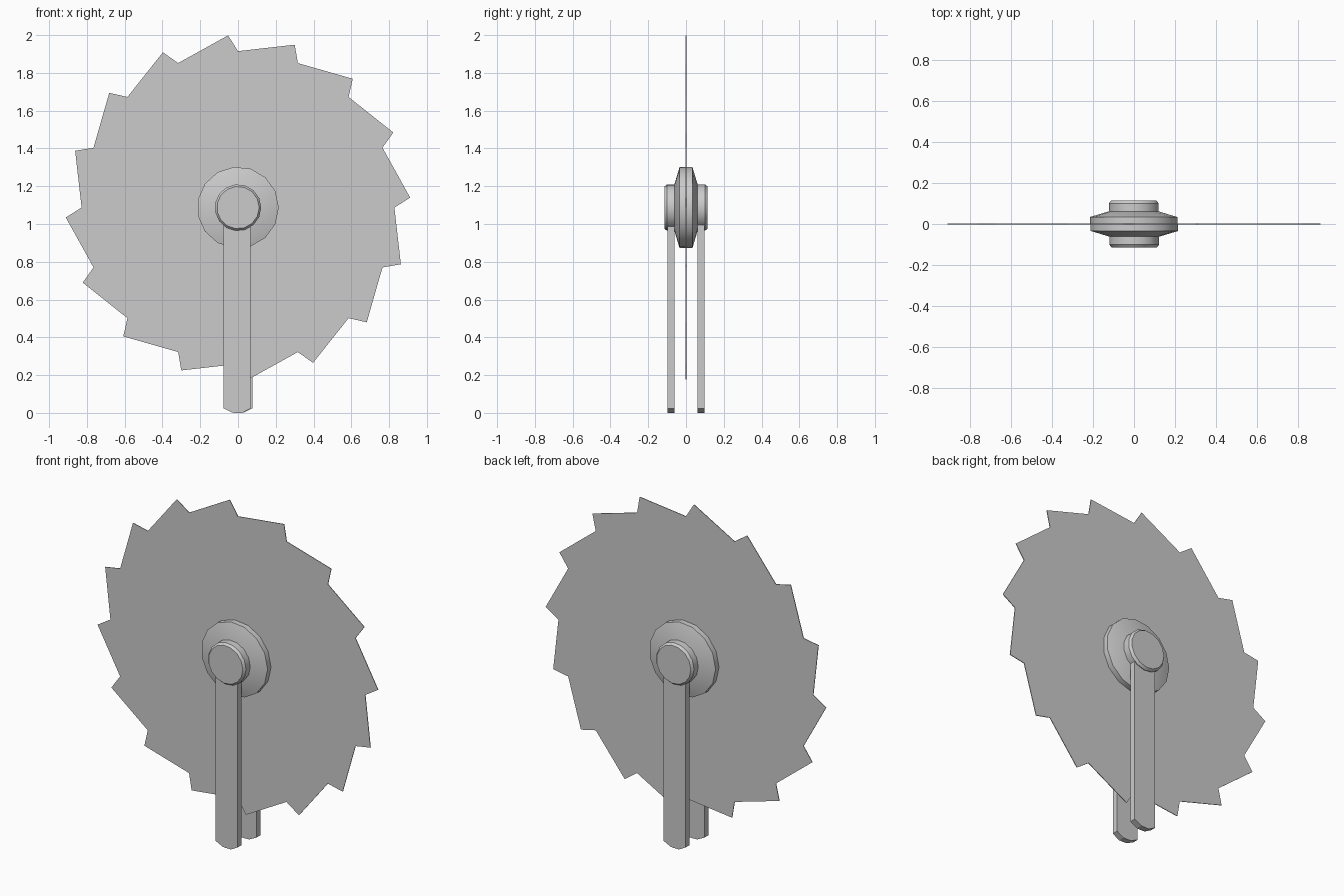
import bpy, bmesh
from math import sin, cos, pi, radians

if "Cube" in bpy.data.objects:
    bpy.data.objects.remove(bpy.data.objects["Cube"])

CZ = 1.087      # axle height


def finish(bm, name, smooth=False):
    bmesh.ops.recalc_face_normals(bm, faces=bm.faces)
    me = bpy.data.meshes.new(name)
    bm.to_mesh(me)
    bm.free()
    ob = bpy.data.objects.new(name, me)
    bpy.context.collection.objects.link(ob)
    if smooth:
        bpy.ops.object.select_all(action='DESELECT')
        ob.select_set(True)
        bpy.context.view_layer.objects.active = ob
        bpy.ops.object.shade_smooth_by_angle(angle=radians(28))
    return ob


def plate(name, outline, y0, y1):
    """Extrude an x/z outline from y0 to y1."""
    bm = bmesh.new()
    f = bm.faces.new([bm.verts.new((x, y0, z)) for x, z in outline])
    ext = bmesh.ops.extrude_face_region(bm, geom=[f])['geom']
    bmesh.ops.translate(bm, vec=(0, y1 - y0, 0),
                        verts=[v for v in ext if isinstance(v, bmesh.types.BMVert)])
    return finish(bm, name)


def lathe(name, profile, n, side):
    """Turn a (radius, distance) profile about the axle; side -1 front, 1 back."""
    bm = bmesh.new()
    rings = []
    for r, d in profile:
        rings.append([bm.verts.new((-side * -r * cos(pi + 2 * pi * i / n) * 1.0,
                                    side * d,
                                    CZ + r * sin(2 * pi * i / n)))
                      for i in range(n)])
    for a, b in zip(rings, rings[1:]):
        for i in range(n):
            j = (i + 1) % n
            bm.faces.new((a[i], a[j], b[j], b[i]))
    bm.faces.new(rings[0])
    bm.faces.new(rings[-1])
    return finish(bm, name, smooth=True)


# saw blade with 16 raked teeth
TEETH, TIP, ROOT = 16, 0.913, 0.828
outline = []
for k in range(TEETH):
    a = pi / 2 + 2 * pi * k / TEETH
    t = a + radians(3.3)
    outline += [(ROOT * cos(a), CZ + ROOT * sin(a)),
                (TIP * cos(t), CZ + TIP * sin(t))]
plate("saw_blade", outline, -0.002, 0.002)

# front and back hub, cap and support arm
for side, tag in ((-1, "front"), (1, "back")):
    lathe(tag + "_hub", [(0.216, 0.0), (0.216, 0.034), (0.122, 0.062)], 15, side)
    lathe(tag + "_cap", [(0.123, 0.05), (0.123, 0.101), (0.112, 0.115)], 15, side)
    arm = [(-0.077, CZ), (-0.077, 0.024), (-0.03, 0.001), (-0.01, 0.0),
           (0.022, 0.0), (0.066, 0.024), (0.066, CZ)]
    plate(tag + "_arm", [(-side * x, z) for x, z in arm], side * 0.061, side * 0.097)
